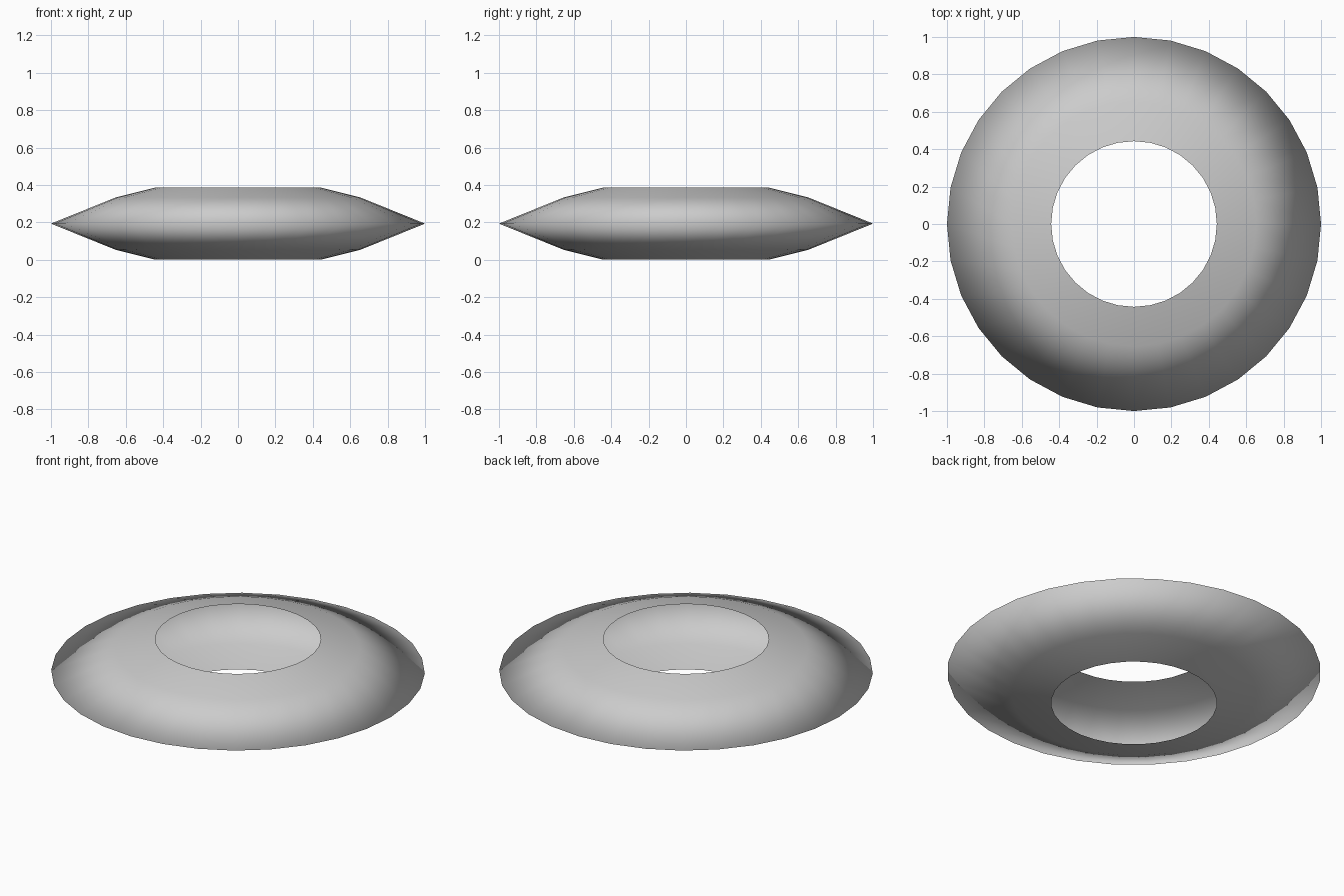
import bpy, bmesh
from math import cos, sin, pi

if "Cube" in bpy.data.objects:
    bpy.data.objects.remove(bpy.data.objects["Cube"])

SIDES = 32
MID = 0.193

# Ring shell cross-section (radius, height): open at the top and bottom holes
upper = [(0.443, 0.193), (0.654, 0.14)]
profile = ([(r, MID - h) for r, h in upper] + [(1.0, MID)]
           + [(r, MID + h) for r, h in reversed(upper)])

# Revolve the profile into an open shell
bm = bmesh.new()
rings = [[bm.verts.new((r * cos(2 * pi * i / SIDES), r * sin(2 * pi * i / SIDES), z))
          for i in range(SIDES)] for r, z in profile]
for low, high in zip(rings, rings[1:]):
    for i in range(SIDES):
        j = (i + 1) % SIDES
        bm.faces.new((low[i], low[j], high[j], high[i])).smooth = True

mesh = bpy.data.meshes.new("ring_shell")
bm.to_mesh(mesh)
bm.free()
ring = bpy.data.objects.new("ring_shell", mesh)
bpy.context.collection.objects.link(ring)
